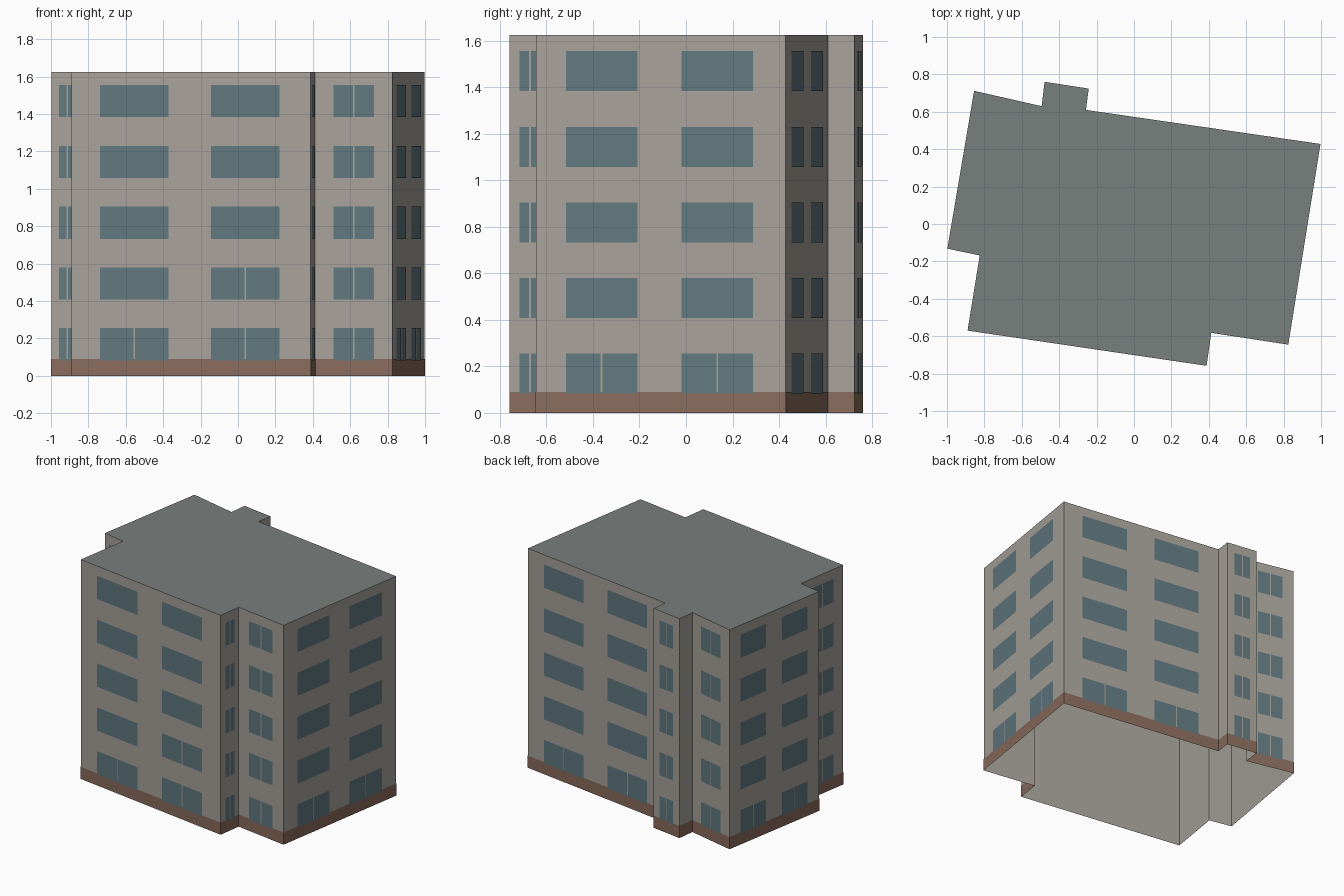
import bpy
from mathutils import Vector

if "Cube" in bpy.data.objects:
    bpy.data.objects.remove(bpy.data.objects["Cube"])

HEIGHT, FLOORS = 1.625, 5
STOREY = HEIGHT / FLOORS
PLINTH = 0.09

# footprint, counter-clockwise, with the window layout of the wall that follows
# W = two wide windows, N = one narrow two-pane window, '' = blank wall
PLAN = [(-0.89, -0.57, 'W'), (0.388, -0.758, 'N'), (0.413, -0.582, 'N'),
        (0.825, -0.645, 'W'), (0.997, 0.428, 'W'), (-0.257, 0.61, ''),
        (-0.242, 0.724, 'N'), (-0.478, 0.76, ''), (-0.494, 0.63, 'N'),
        (-0.855, 0.712, 'W'), (-0.998, -0.132, 'N'), (-0.825, -0.168, 'N')]
SPANS = {'W': [(0.12, 0.407), (0.583, 0.87)], 'N': [(0.24, 0.765)], '': []}


def make(name, verts, faces, color):
    mesh = bpy.data.meshes.new(name)
    mesh.from_pydata(verts, [], faces)
    mesh.update()
    mat = bpy.data.materials.new(name + "_colour")
    mat.diffuse_color = (*color, 1)
    mat.use_nodes = True
    mat.node_tree.nodes["Principled BSDF"].inputs["Base Color"].default_value = mat.diffuse_color
    mesh.materials.append(mat)
    obj = bpy.data.objects.new(name, mesh)
    bpy.context.collection.objects.link(obj)
    return obj


pts = [Vector((x, y)) for x, y, _ in PLAN]
n = len(pts)


def normal(a, b):
    d = (b - a).normalized()
    return Vector((d.y, -d.x))


def outset(dist):
    """Footprint pushed outwards with mitred corners."""
    out = []
    for i, p in enumerate(pts):
        n0, n1 = normal(pts[i - 1], p), normal(p, pts[(i + 1) % n])
        out.append(p + (n0 + n1) * dist / (1 + n0.dot(n1)))
    return out


def band(name, ring, z0, z1, color):
    verts = [(*p, z) for z in (z0, z1) for p in ring]
    faces = [(i, (i + 1) % n, (i + 1) % n + n, i + n) for i in range(n)]
    return make(name, verts, faces, color)


# wall shell (open underneath), flat roof and painted base course
band("walls", pts, 0, HEIGHT, (0.39, 0.365, 0.325))
make("roof", [(*p, HEIGHT) for p in pts], [tuple(range(n))], (0.19, 0.215, 0.205))
band("base_course", outset(0.0015), 0, PLINTH, (0.25, 0.15, 0.11))

# window panes, laid just proud of the walls
verts, faces = [], []


def pane(a, b, z0, z1):
    k = len(verts)
    verts.extend([(*a, z0), (*b, z0), (*b, z1), (*a, z1)])
    faces.append((k, k + 1, k + 2, k + 3))


for i, (_, _, kind) in enumerate(PLAN):
    a, b = pts[i], pts[(i + 1) % n]
    d, off = (b - a).normalized(), normal(a, b) * 0.003
    for level in range(FLOORS):
        z0 = level * STOREY + 0.083
        for w, (s, e) in enumerate(SPANS[kind]):
            p, q = a.lerp(b, s) + off, a.lerp(b, e) + off
            # narrow and ground floor windows are divided by a mullion
            if kind == 'N' or level == 0 or (i == 0 and level == 1 and w == 1):
                m = (p + q) / 2
                pane(p, m - d * 0.004, z0, z0 + 0.172)
                pane(m + d * 0.004, q, z0, z0 + 0.172)
            else:
                pane(p, q, z0, z0 + 0.172)
make("windows", verts, faces, (0.12, 0.19, 0.215))
